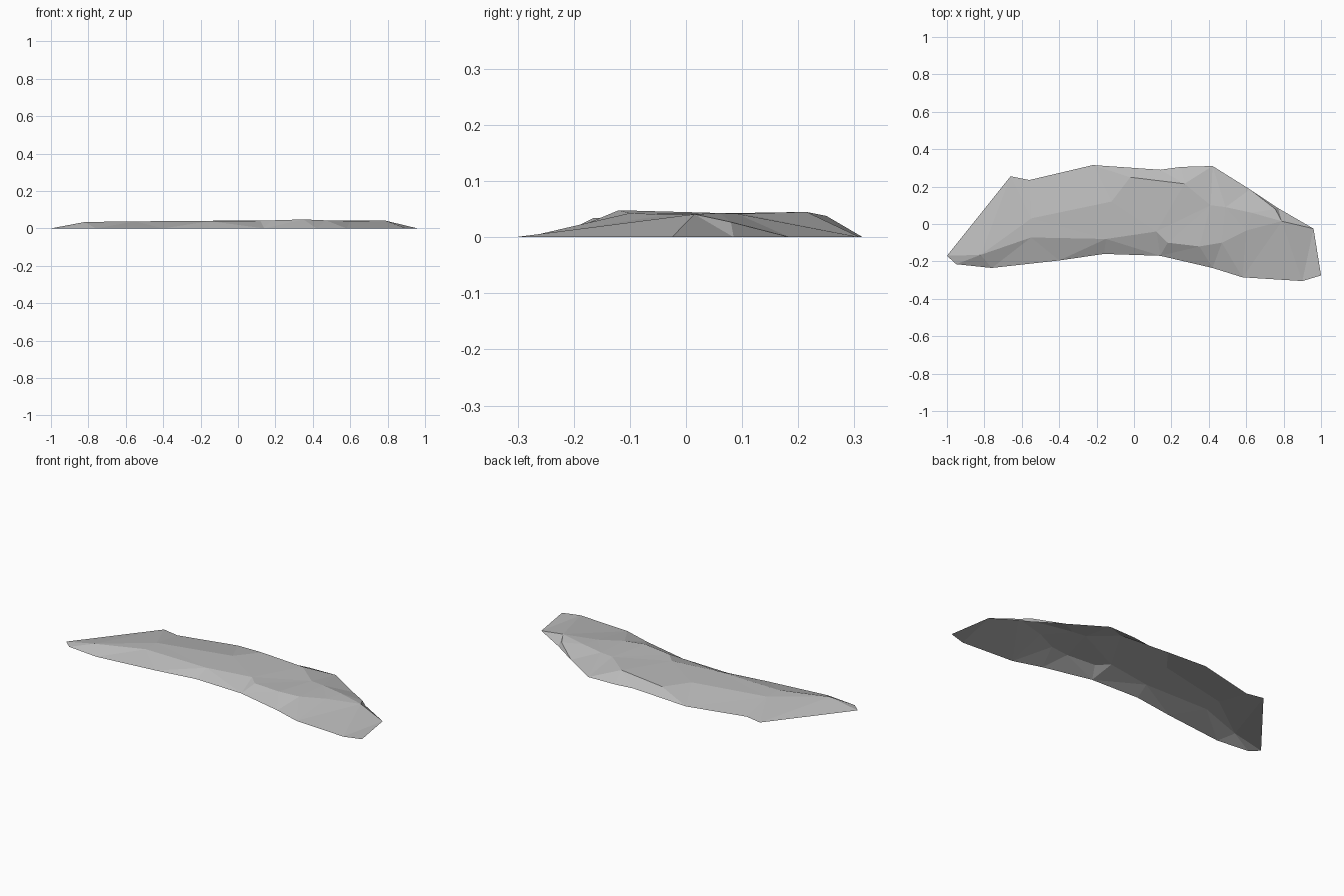
import bpy
import bmesh
from mathutils import Vector
from mathutils.geometry import delaunay_2d_cdt

default_cube = bpy.data.objects.get("Cube")
if default_cube:
    bpy.data.objects.remove(default_cube, do_unlink=True)


def flat_material(name, colour):
    material = bpy.data.materials.new(name)
    material.use_nodes = True
    material.diffuse_color = colour
    for node in material.node_tree.nodes:
        if node.type == "BSDF_PRINCIPLED":
            node.inputs["Base Color"].default_value = colour
            node.inputs["Roughness"].default_value = 0.9
    return material


# Ground outline of the rock slab, counter-clockwise, resting on the floor
outline = [
    (-1, -.17), (-.95, -.215), (-.76, -.235), (-.4, -.195), (-.16, -.16),
    (.14, -.17), (.42, -.235), (.58, -.285), (.9, -.305), (1, -.275),
    (.96, -.025), (.77, .085), (.62, .185), (.42, .31), (.25, .305),
    (.14, .29), (-.22, .315), (-.56, .235), (-.66, .255),
]

# Crest above the front slope, from the pointed tip to the broad end
front_crest = [
    (-.82, -.165, .034), (-.55, -.072, .038), (-.15, -.08, .039),
    (.12, -.04, .041), (.18, -.1, .043), (.35, -.12, .048),
    (.47, -.1, .043), (.6, -.035, .04), (.79, .015, .041),
]

# Crest above the back slope
back_crest = [
    (-.55, .03, .037), (-.12, .12, .041), (-.02, .25, .038),
    (.27, .215, .045), (.41, .1, .042), (.49, .09, .042),
]

# Raised lip beside the crack
crack_lip = [(.49, .09, .042), (.63, .06, .043), (.755, .08, .027)]

# Join the contours into one set of points and fixed creases
points = [Vector((x, y, 0)) for x, y in outline]
rim = list(range(len(points)))
creases = []


def add_crease(line):
    previous = None
    for position in line:
        point = Vector(position)
        index = next((i for i, p in enumerate(points)
                      if (p - point).length < .001), None)
        if index is None:
            points.append(point)
            index = len(points) - 1
        if previous is not None:
            creases.append((previous, index))
        previous = index


for contour in (front_crest, back_crest, crack_lip):
    add_crease(contour)

# Fill the outline with triangles that follow the creases
flat_points, _, triangles, sources, _, _ = delaunay_2d_cdt(
    [p.to_2d() for p in points], creases, [rim], 1, .0001)

bm = bmesh.new()
verts = []
for flat, source in zip(flat_points, sources):
    height = points[source[0]].z if source else 0.04
    verts.append(bm.verts.new((flat.x, flat.y, height)))
for triangle in triangles:
    face = bm.faces.new([verts[i] for i in triangle])
    face.normal_update()
    if face.normal.z < 0:
        face.normal_flip()

mesh = bpy.data.meshes.new("rock_slab")
bm.to_mesh(mesh)
bm.free()
mesh.materials.append(flat_material("stone grey", (.5, .5, .5, 1)))
slab = bpy.data.objects.new("rock_slab", mesh)
bpy.context.collection.objects.link(slab)
